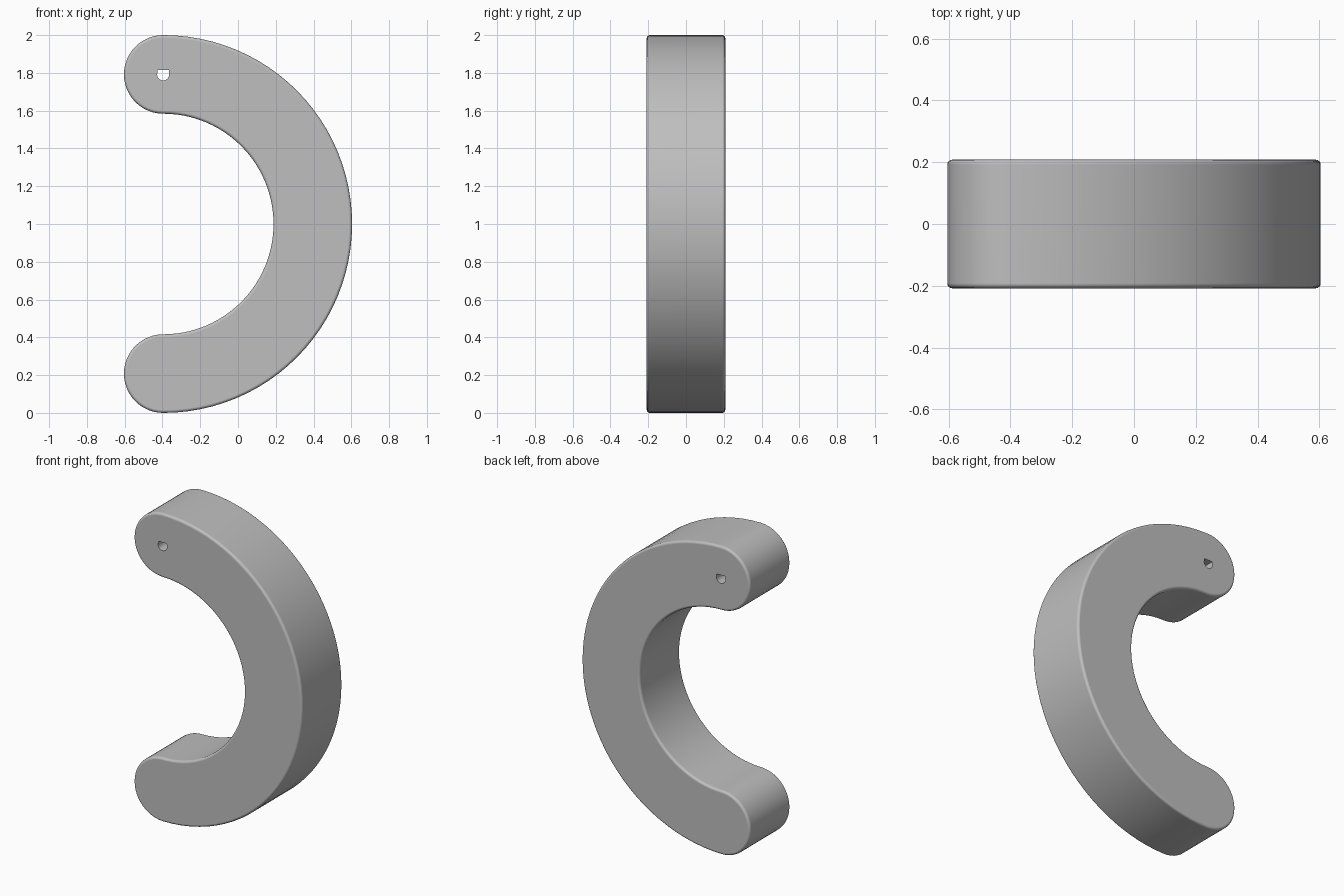
import bpy
import bmesh
from math import sin, cos, pi, radians

if "Cube" in bpy.data.objects:
    bpy.data.objects.remove(bpy.data.objects["Cube"])

CX, CZ = -0.396, 1.0        # centre of the half ring
R_MID, R_CAP = 0.792, 0.208  # centreline radius, half width
DEPTH = 0.208               # half thickness
ROUND = 0.016               # edge rounding

grey = bpy.data.materials.new("light_grey")
grey.use_nodes = True
grey.diffuse_color = (0.52, 0.52, 0.52, 1)
grey.node_tree.nodes["Principled BSDF"].inputs["Base Color"].default_value = grey.diffuse_color


def arc(cx, cz, r, start, end, n):
    """Points along an arc, angles in degrees, end point left out."""
    angles = [radians(start + (end - start) * i / n) for i in range(n)]
    return [(cx + r * cos(a), cz + r * sin(a)) for a in angles]


def extruded(name, outline, half, rounding=0):
    """Prism along y from an x-z outline, with rounded rims."""
    bm = bmesh.new()
    face = bm.faces.new([bm.verts.new((x, -half, z)) for x, z in outline])
    moved = bmesh.ops.extrude_face_region(bm, geom=[face])["geom"]
    for v in (g for g in moved if isinstance(g, bmesh.types.BMVert)):
        v.co.y = half
    bmesh.ops.recalc_face_normals(bm, faces=bm.faces)
    if rounding:
        rims = [e for e in bm.edges if abs(e.verts[0].co.y - e.verts[1].co.y) < half]
        bmesh.ops.bevel(bm, geom=rims, offset=rounding, segments=4,
                        profile=0.5, affect='EDGES', clamp_overlap=True)
    mesh = bpy.data.meshes.new(name)
    bm.to_mesh(mesh)
    bm.free()
    mesh.materials.append(grey)
    obj = bpy.data.objects.new(name, mesh)
    bpy.context.collection.objects.link(obj)
    return obj


# Half ring with round ends
outline = (arc(CX, CZ, R_MID + R_CAP, -90, 90, 48)
           + arc(CX, CZ + R_MID, R_CAP, 90, 270, 24)
           + arc(CX, CZ, R_MID - R_CAP, 90, -90, 48)
           + arc(CX, CZ - R_MID, R_CAP, 90, 270, 24))
body = extruded("curved_handle", outline, DEPTH, ROUND)

# Small flat-topped through hole in the upper end
hz = CZ + R_MID
hole = arc(CX, hz, 0.032, 160, 380, 16) + [(CX + 0.030, hz + 0.022), (CX - 0.030, hz + 0.022)]
cutter = extruded("hole_cutter", hole, DEPTH * 2)
cutter.hide_render = True

cut = body.modifiers.new("hole", 'BOOLEAN')
cut.operation = 'DIFFERENCE'
cut.solver = 'EXACT'
cut.object = cutter
bpy.context.view_layer.objects.active = body
bpy.ops.object.select_all(action='DESELECT')
body.select_set(True)
bpy.ops.object.modifier_apply(modifier=cut.name)
bpy.data.objects.remove(cutter)

# Smooth walls, flat front and back
bpy.ops.object.shade_smooth_by_angle(angle=radians(35))
weighted = body.modifiers.new("flat_faces", 'WEIGHTED_NORMAL')
weighted.keep_sharp = True
